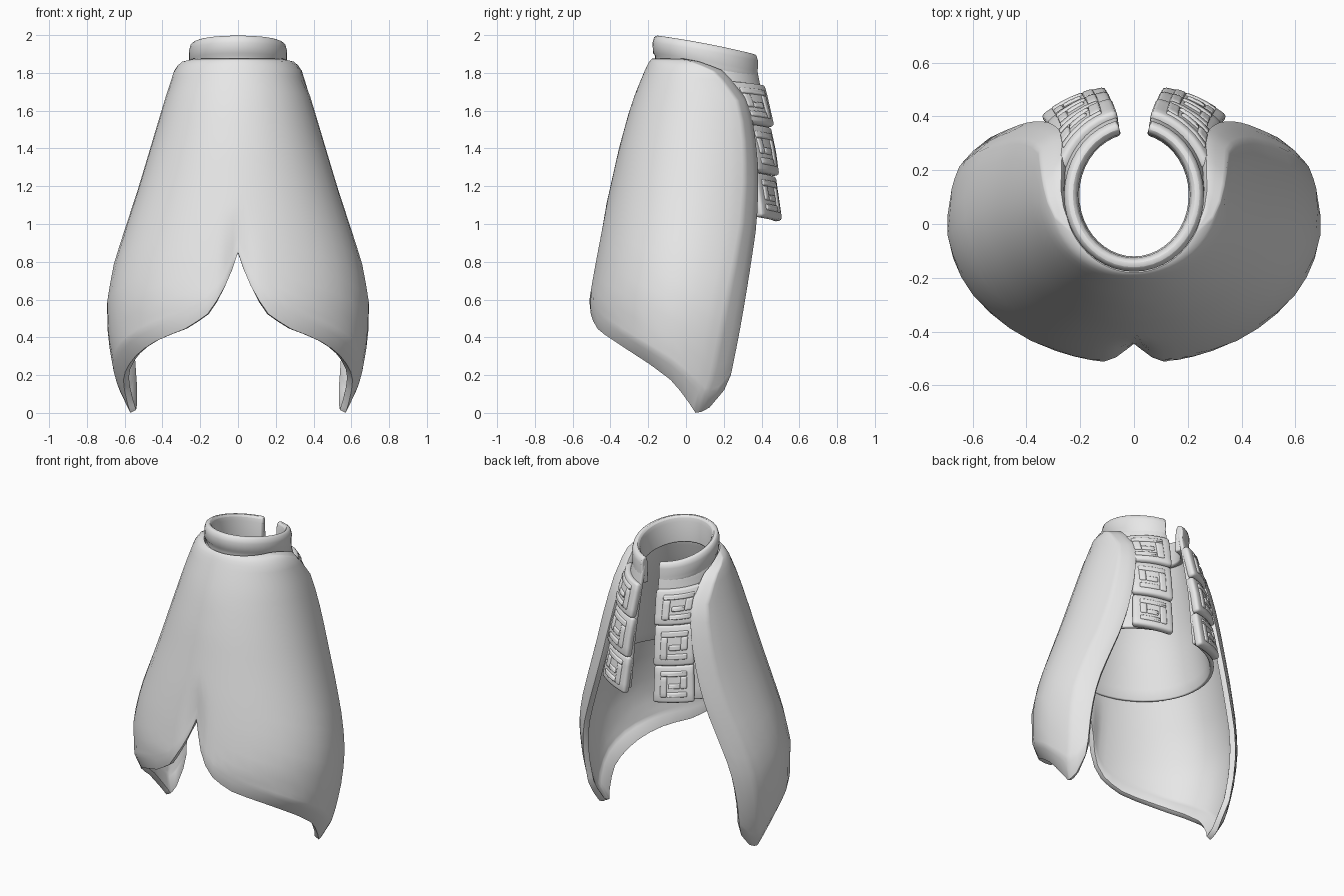
import bpy, bmesh
from math import sin, cos, acos, asin, pi, exp, radians

cube = bpy.data.objects.get("Cube")
if cube:
    bpy.data.objects.remove(cube, do_unlink=True)

mat = bpy.data.materials.new("light grey cloth")
mat.use_nodes = True
COL = (0.8, 0.8, 0.8, 1)
mat.diffuse_color = COL
bsdf = mat.node_tree.nodes["Principled BSDF"]
bsdf.inputs["Base Color"].default_value = COL
bsdf.inputs["Roughness"].default_value = 0.7


def lerp(a, b, t):
    return a + (b - a) * t


def table(rows, k):
    """Interpolate a row of values from a list sorted by its first column."""
    if k <= rows[0][0]:
        return rows[0][1:]
    for p, q in zip(rows, rows[1:]):
        if k <= q[0]:
            t = (k - p[0]) / (q[0] - p[0])
            return [lerp(a, b, t) for a, b in zip(p[1:], q[1:])]
    return rows[-1][1:]


def ring(a, rx, ry, cy, z, off=0.0):
    """Point on an ellipse, angle from the front, pushed out by off."""
    nx, ny = sin(a) / rx, -cos(a) / ry
    n = (nx * nx + ny * ny) ** 0.5
    return (rx * sin(a) + off * nx / n, cy - ry * cos(a) + off * ny / n, z)


def sheet(name, fn, us, vs, thick=0.0, bevel=0.0, closed=False, smooth=50):
    """Grid surface from fn(u, v); columns follow us, rows follow vs."""
    bm = bmesh.new()
    g = [[bm.verts.new(fn(u, v)) for u in us] for v in vs]
    n = len(vs)
    for i in range(n if closed else n - 1):
        for j in range(len(us) - 1):
            k = (i + 1) % n
            bm.faces.new((g[i][j], g[k][j], g[k][j + 1], g[i][j + 1]))
    if closed:
        bm.faces.new([r[0] for r in g])
        bm.faces.new([r[-1] for r in reversed(g)])
        bmesh.ops.recalc_face_normals(bm, faces=bm.faces)
    me = bpy.data.meshes.new(name)
    bm.to_mesh(me)
    bm.free()
    ob = bpy.data.objects.new(name, me)
    bpy.context.collection.objects.link(ob)
    me.materials.append(mat)
    if thick:
        m = ob.modifiers.new("thickness", 'SOLIDIFY')
        m.thickness, m.offset = thick, -1
    if bevel:
        m = ob.modifiers.new("rounded edges", 'BEVEL')
        m.width, m.segments, m.limit_method = bevel, 2, 'ANGLE'
        m.angle_limit = radians(50)
    bpy.ops.object.select_all(action='DESELECT')
    ob.select_set(True)
    bpy.context.view_layer.objects.active = ob
    bpy.ops.object.shade_smooth_by_angle(angle=radians(smooth))


# Cloak: height, half width, front reach, centre y, back edge y, border drop
CLOAK = [(0, .605, .45, 0, .165, .02), (.2, .655, .49, 0, .25, .025),
         (.4, .69, .515, 0, .295, .03), (.6, .695, .52, 0, .335, .035),
         (.8, .655, .485, .01, .37, .036), (1, .59, .445, .03, .4, .036),
         (1.2, .525, .4, .05, .41, .038), (1.4, .465, .355, .07, .405, .045),
         (1.6, .405, .3, .085, .375, .05), (1.7, .375, .265, .09, .335, .055),
         (1.82, .335, .215, .1, .2, .055), (1.86, .305, .195, .1, .06, .04),
         (1.875, .26, .18, .105, -.03, 0)]
# Hem height by angle in degrees from the front
HEM = [(0, .85), (3, .73), (7, .62), (12.5, .52), (21, .45), (40, .37), (60, .27),
       (78, .17), (90, .08), (99, 0), (106, .01), (112, .12)]


def cloak(u, v):
    s = abs(u)
    z = lerp(1.875, table(HEM, s * 112)[0], v)
    w, f, cy, ye, drop = table(CLOAK, z)
    ry = f + cy
    back = ry * 1.16  # fuller behind than in front
    a = u * acos(-(ye - cy) / back)
    # bevelled border along the back edge and hem
    side = max(0, (s - .9) / .1)
    hem = max(0, (v - .94) / .06) * min(1, max(0, s - .15) * 2.5)
    x, y, z = ring(a, w, ry if cos(a) > 0 else back, cy, z, -max(drop * side, .032 * hem))
    dent = max(0, min(1, (1.1 - z) / .25))
    return (x, y + .03 * dent * exp(-(a / .09) ** 2), z)


half = [0, .02, .045, .075, .11, .15, .2] + [.2 + .07 * i for i in range(1, 10)]
half += [.86, .885, .9, .915, .955, 1]
us = [-u for u in reversed(half[1:])] + half
vs = [0, .008, .02, .035, .06] + [.06 + .058 * i for i in range(1, 15)] + [.91, .93, .94, .955, 1]
sheet("cloak", cloak, us, vs, thick=.035, bevel=.01, smooth=40)

# Mantle under the cloak: height, half width, depth, centre y, half gap at the back
MANTLE = [(1.04, .49, .445, .03, .1), (1.4, .39, .385, .067, .085),
          (1.7, .285, .31, .1, .065), (1.86, .243, .273, .108, .06)]


def mantle(u, z):
    rx, ry, cy, gap = table(MANTLE, z)
    return ring(u * (pi - asin(gap / rx)), rx, ry, cy, z - .06 * max(0, z - 1.7) * abs(u))


sheet("mantle", mantle, [i / 24 for i in range(-24, 25)],
      [1.86 - .82 * i / 12 for i in range(13)], thick=.025, bevel=.008)

# Collar: rolled band, lower toward the back, its groove fading out there
PROFILE = [(-.03, 1.82), (-.012, 1.875), (-.012, 1.89), (0, 1.905), (.002, 1.96), (-.006, 1.988),
           (-.022, 2.0), (-.04, 1.993), (-.05, 1.96), (-.055, 1.82)]


def collar(u, p):
    a = u * radians(166)
    t = (1 - cos(a)) / 2
    groove = .014 * t if p[0] > -.031 and p[1] < 1.9 else 0
    x, y, z = ring(a, .258, .283, .108, 0, p[0] + groove)
    return (x, y, p[1] - .07 * t - .03 * t * t)


sheet("collar", collar, [i / 20 for i in range(-20, 21)], PROFILE, closed=True, bevel=.01)

# Back plates with a raised key pattern: left, right, top, bottom as fractions
KEY = [(.18, .82, .16, .30), (.18, .34, .30, .62), (.34, .62, .48, .62),
       (.66, .82, .30, .84), (.18, .66, .70, .84)]


def plate_patch(name, side, top, bottom, box, base, thick, n):
    l, r, t0, t1 = box

    def fn(u, v):
        s, t = lerp(l, r, u), lerp(t0, t1, v)
        z = lerp(top, bottom, t)
        rx, ry, cy, gap = table(MANTLE, z)
        outer = lerp(.32, .255, (z - 1.03) / .72)
        a = lerp(pi - asin(outer / rx), pi - asin((gap - .002) / rx), s)
        x, y, z = ring(a, rx, ry, cy, z, base + .02 * t)
        return (side * x, y, z - .025 * (s - .5))

    cols = [i / n for i in range(n + 1)]
    if side < 0:
        cols.reverse()
    sheet(name, fn, cols, [i / 4 for i in range(5)], thick, min(.016, thick * .45), smooth=60)


for side, word in ((1, "left"), (-1, "right")):
    for i, (top, bottom) in enumerate(((1.755, 1.53), (1.53, 1.27), (1.27, 1.03))):
        label = f"{word}_back_plate_{i + 1}"
        plate_patch(label, side, top, bottom, (0, 1, .02, 1), .027, .05, 8)
        for k, box in enumerate(KEY):
            plate_patch(f"{label}_key_{k + 1}", side, top, bottom, box, .035, .02, 3)
